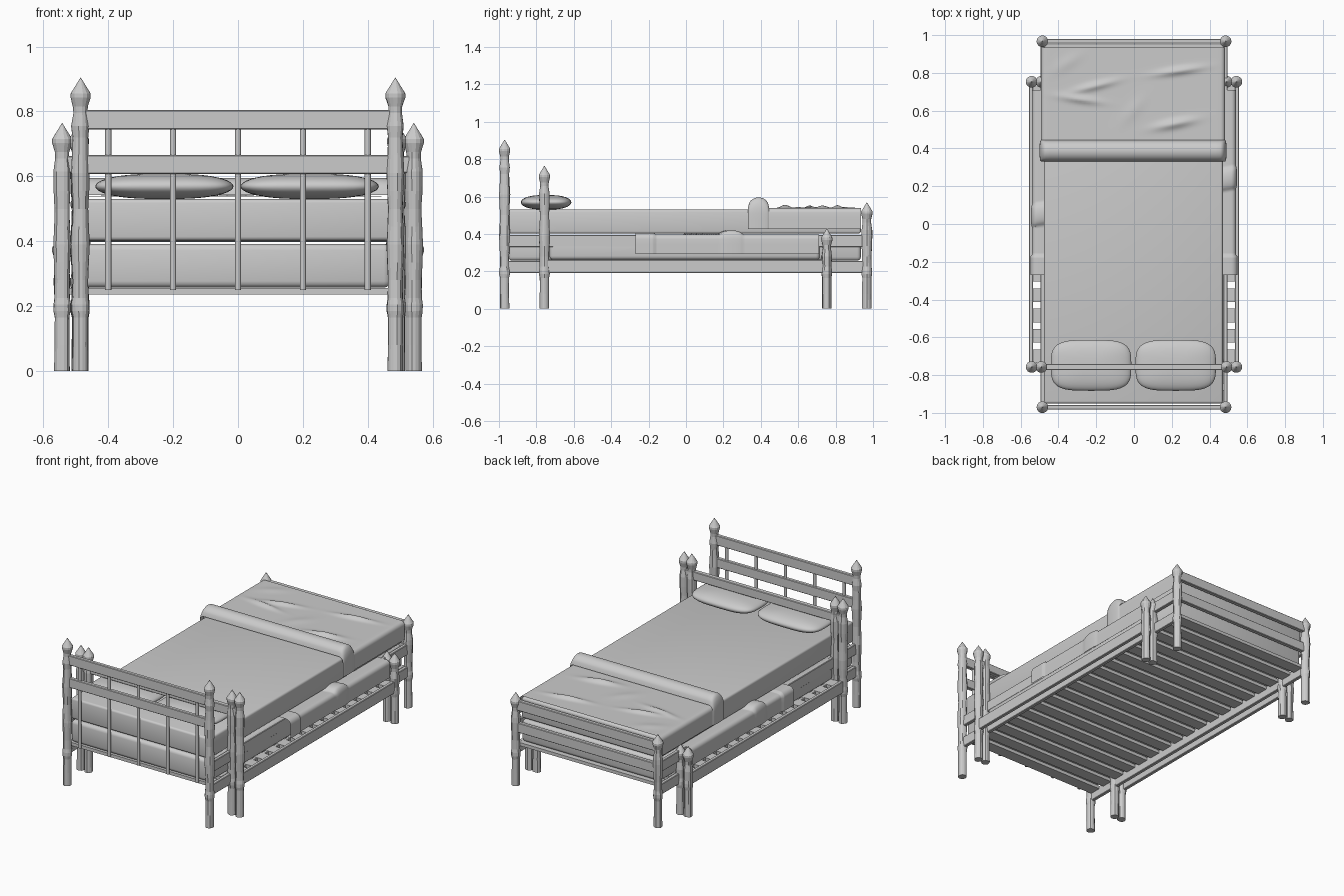
import bpy, bmesh, math, random
from mathutils import Vector

if "Cube" in bpy.data.objects:
    bpy.data.objects.remove(bpy.data.objects["Cube"])
random.seed(4)

def finish(bm, name, smooth=False):
    bmesh.ops.recalc_face_normals(bm, faces=bm.faces)
    me = bpy.data.meshes.new(name)
    bm.to_mesh(me)
    bm.free()
    ob = bpy.data.objects.new(name, me)
    bpy.context.collection.objects.link(ob)
    if smooth:
        bpy.ops.object.select_all(action='DESELECT')
        ob.select_set(True)
        bpy.context.view_layer.objects.active = ob
        bpy.ops.object.shade_smooth_by_angle(angle=math.radians(40))
    return ob

def box(name, lo, hi, bevel=0.0, segs=1):
    bm = bmesh.new()
    bmesh.ops.create_cube(bm, size=1)
    for v in bm.verts:
        v.co = [(a + b) / 2 + c * (b - a) for a, b, c in zip(lo, hi, v.co)]
    if bevel:
        bmesh.ops.bevel(bm, geom=bm.edges[:], offset=bevel, segments=segs,
                        profile=0.5, affect='EDGES')
    return finish(bm, name, segs > 1)

# Rough-hewn post with a pointed cap
def post(name, x, y, top):
    bm, n, rings = bmesh.new(), 14, []
    body = top - 0.05
    prof = [(0, .025), (.08, .024), (.165, .024), (.185, .028), (.205, .028), (.225, .025)]
    z, k = .28, 0
    while z < body - .12:
        prof.append((z, (.024, .027, .029, .026)[k % 4]))
        z, k = z + .055, k + 1
    prof += [(body - .10, .028), (body - .06, .022), (body - .04, .023),
             (body - .012, .031), (body, .031)]
    groove = [random.uniform(.92, 1.06) for _ in range(n)]
    for i, (z, r) in enumerate(prof):
        ring = []
        for j in range(n):
            a = 2 * math.pi * j / n
            q = r * (1 if i > len(prof) - 3 else groove[j] * random.uniform(.97, 1.03))
            ring.append(bm.verts.new((x + q * math.cos(a), y + q * math.sin(a), z)))
        rings.append(ring)
    tip = bm.verts.new((x, y, top))
    for j in range(n):
        for a, b in zip(rings, rings[1:]):
            bm.faces.new((a[j], a[(j + 1) % n], b[(j + 1) % n], b[j]))
        bm.faces.new((rings[-1][j], rings[-1][(j + 1) % n], tip))
    bm.faces.new(rings[0])
    finish(bm, name)

# Draped cloth: an arch section swept along y, with top and side offsets
def drape(name, w, z0, z1, ya, yb, offset, ny=40, x0=0.0, r=.025):
    bm = bmesh.new()
    sec = [(-w, z0, -1, 0), (-w, (z0 + z1) / 2, -1, 0)]
    for k in range(6):
        a = math.pi - k * math.pi / 10
        c, s = math.cos(a), math.sin(a)
        sec.append((-w + r + r * c, z1 - r + r * s, c, s))
    half = sec[:]
    sec += [(-w + r + (2 * w - 2 * r) * k / 40, z1, 0, 1) for k in range(1, 40)]
    sec += [(-x, z, -nx, nz) for x, z, nx, nz in reversed(half)]
    rows = []
    for i in range(ny + 1):
        y = ya + (yb - ya) * i / ny
        row = []
        for x, z, nx, nz in sec:
            side, up = offset(x, y)
            row.append(bm.verts.new((x0 + x + nx * side, y, z + nz * up)))
        rows.append(row)
    for a, b in zip(rows, rows[1:]):
        for j in range(len(sec) - 1):
            bm.faces.new((a[j], a[j + 1], b[j + 1], b[j]))
    return finish(bm, name, True)

def hump(t):
    return math.sqrt(max(0, 1 - t * t))

# Posts of the tall frame and of the low, wide frame
for s, side in ((-1, "left"), (1, "right")):
    post(f"{side}_head_post", s * .485, -.97, .905)
    post(f"{side}_foot_post", s * .485, .967, .57)
    for x, tag in ((.49, "inner"), (.542, "outer")):
        post(f"{side}_{tag}_low_head_post", s * x, -.757, .765)
        post(f"{side}_{tag}_low_foot_post", s * x, .753, .43)
    # Side rails
    for z in (.19, .33):
        box(f"{side}_side_rail", (s * .485 - .011, -.97, z), (s * .485 + .011, .967, z + .065), .003)
    box(f"{side}_low_side_rail", (s * .545 - .011, -.757, .19), (s * .545 + .011, .753, .262), .003)

# Headboard rails, spindles, footboard rails
box("headboard_top_rail", (-.485, -.982, .745), (.485, -.958, .805), .003)
box("headboard_middle_rail", (-.485, -.982, .607), (.485, -.958, .665), .003)
box("low_headboard_rail", (-.54, -.772, .61), (.54, -.742, .663), .003)
for x in (-.4, -.2, 0, .2, .4):
    bm = bmesh.new()
    bmesh.ops.create_cone(bm, cap_ends=True, segments=10, radius1=.01, radius2=.01, depth=.51)
    bmesh.ops.translate(bm, verts=bm.verts, vec=(x, -.97, .505))
    finish(bm, "headboard_spindle", True)
for z in (.33, .465):
    box("footboard_rail", (-.485, .955, z), (.485, .98, z + .06), .003)

# Slats
for i in range(18):
    y = -.915 + i * 1.83 / 17
    w = .535 if abs(y) < .74 else .475
    box("slat", (-w, y - .036, .236), (w, y + .036, .256))

# Mattresses
box("upper_mattress", (-.477, -.95, .402), (.47, .935, .53), .012, 3)
box("lower_mattress", (-.477, -.95, .257), (.47, .935, .392), .02, 3)
box("low_frame_mattress", (-.495, -.73, .262), (.495, .715, .392), .02, 3)

# Upper blanket with creases (x, y, length, width, angle, height)
creases = [(-.2, .73, .15, .018, .25, .014), (-.28, .66, .14, .018, -.15, .014),
           (.24, .81, .16, .018, .15, .016), (.22, .53, .14, .022, .2, .018),
           (.0, .6, .12, .03, .9, .005), (-.35, .85, .12, .03, .6, .005)]

def wrinkles(x, y):
    h = 0
    for cx, cy, l, w, a, amp in creases:
        u = (x - cx) * math.cos(a) + (y - cy) * math.sin(a)
        v = (y - cy) * math.cos(a) - (x - cx) * math.sin(a)
        h += amp * math.exp(-(u / l) ** 2 * 2 - (v / w) ** 2)
    return 0, h

drape("blanket", .488, .425, .538, .36, .935, wrinkles, 60, -.005)

def cuff(x, y):
    t = hump((y - .388) / .056)
    return .008 * t, .008 + .052 * t
drape("blanket_fold", .488, .425, .535, .332, .444, cuff, 20, -.005)

# Lower blanket with turned-back edge and a slanted ruck across it
def ruck(x, y):
    h = hump((y - .145 - .19 * x) / .058)
    edge = .008 if y < -.165 else 0
    return edge + .006 * h, edge + .022 * h
drape("low_blanket", .54, .292, .397, -.27, .71, ruck, 100)

# Pillows: squared-off cushions
for s in (-1, 1):
    bm = bmesh.new()
    bmesh.ops.create_uvsphere(bm, u_segments=40, v_segments=20, radius=1)
    for v in bm.verts:
        x, y, z = v.co
        p = math.hypot(x, y)
        a = math.atan2(y, x)
        sq = lambda c: math.copysign(abs(c) ** .55, c)
        p = p ** .75
        v.co = (s * .224 + .213 * p * sq(math.cos(a)) - .003,
                -.748 + .135 * p * sq(math.sin(a)), .569 + .039 * z)
    finish(bm, "pillow", True)
